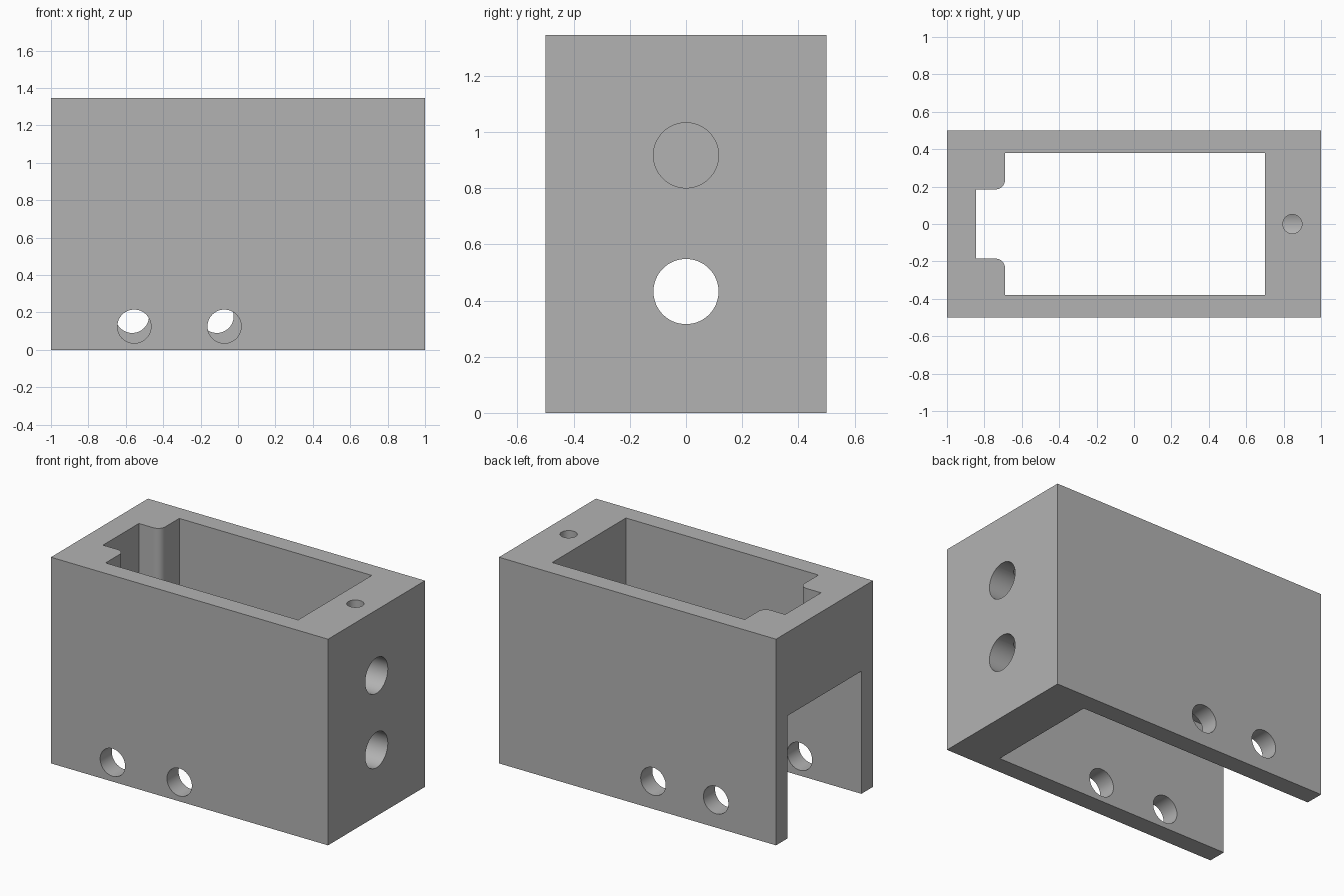
import bpy, bmesh, math
from mathutils import Vector

if "Cube" in bpy.data.objects:
    bpy.data.objects.remove(bpy.data.objects["Cube"])

H = 1.345          # overall height
WALL_Y = 0.38      # half width of the cavity

grey = bpy.data.materials.new("plain grey")
grey.diffuse_color = (0.45, 0.45, 0.45, 1)
grey.use_nodes = True
grey.node_tree.nodes["Principled BSDF"].inputs["Base Color"].default_value = grey.diffuse_color


def prism(name, outline, z0, z1):
    """Extrude a closed xy outline from z0 to z1."""
    bm = bmesh.new()
    base = bm.faces.new([bm.verts.new((x, y, z0)) for x, y in outline])
    top = bmesh.ops.extrude_face_region(bm, geom=[base])["geom"]
    verts = [g for g in top if isinstance(g, bmesh.types.BMVert)]
    bmesh.ops.translate(bm, verts=verts, vec=(0, 0, z1 - z0))
    bmesh.ops.recalc_face_normals(bm, faces=bm.faces)
    mesh = bpy.data.meshes.new(name)
    bm.to_mesh(mesh)
    bm.free()
    mesh.materials.append(grey)
    ob = bpy.data.objects.new(name, mesh)
    bpy.context.collection.objects.link(ob)
    return ob


def box(name, x0, x1, y0, y1, z0, z1):
    return prism(name, [(x0, y0), (x1, y0), (x1, y1), (x0, y1)], z0, z1)


def drill(name, start, end, radius):
    """Cylinder running from start to end."""
    a, b = Vector(start), Vector(end)
    bpy.ops.mesh.primitive_cylinder_add(
        vertices=64, radius=radius, depth=(b - a).length, location=(a + b) / 2,
        rotation=(b - a).to_track_quat('Z', 'Y').to_euler())
    ob = bpy.context.object
    ob.name = name
    ob.data.materials.append(grey)
    return ob


# Solid block
housing = box("housing", -1, 1, -0.5, 0.5, 0, H)

# Through cavity with a narrower rounded neck at the left end
r = 0.05
half = [(0.70, WALL_Y), (-0.69, WALL_Y)]
half += [(-0.74 + r * math.cos(t), 0.235 + r * math.sin(t))
         for t in (-math.pi / 2 * i / 12 for i in range(13))]
half += [(-0.845, 0.185)]
outline = half + [(x, -y) for x, y in reversed(half)]
cutters = [prism("cavity_cutter", outline, -0.2, H + 0.2)]

# Open slot under the left end wall
cutters.append(box("slot_cutter", -1.2, 0.2, -WALL_Y, WALL_Y, -0.3, 0.80))

# Two bores through the right end wall
for z in (0.432, 0.917):
    cutters.append(drill("end_bore_cutter", (0.5, 0, z), (1.2, 0, z), 0.116))

# Staggered side holes: front wall pair lower, back wall pair higher
for x in (-0.555, -0.073):
    cutters.append(drill("front_hole_cutter", (x, -0.7, 0.125), (x, -0.2, 0.125), 0.09))
for x in (-0.566, -0.113):
    cutters.append(drill("back_hole_cutter", (x, 0.2, 0.18), (x, 0.7, 0.18), 0.09))

# Small vertical screw hole that reaches the end bores
cutters.append(drill("screw_hole_cutter", (0.847, 0, 0.43), (0.847, 0, H + 0.2), 0.051))

# Cut everything out of the block
bpy.ops.object.select_all(action='DESELECT')
housing.select_set(True)
bpy.context.view_layer.objects.active = housing
for c in cutters:
    mod = housing.modifiers.new("cut", 'BOOLEAN')
    mod.operation = 'DIFFERENCE'
    mod.solver = 'EXACT'
    mod.object = c
    bpy.ops.object.modifier_apply(modifier=mod.name)
for c in cutters:
    bpy.data.objects.remove(c)

bpy.ops.object.shade_smooth_by_angle(angle=math.radians(30))
